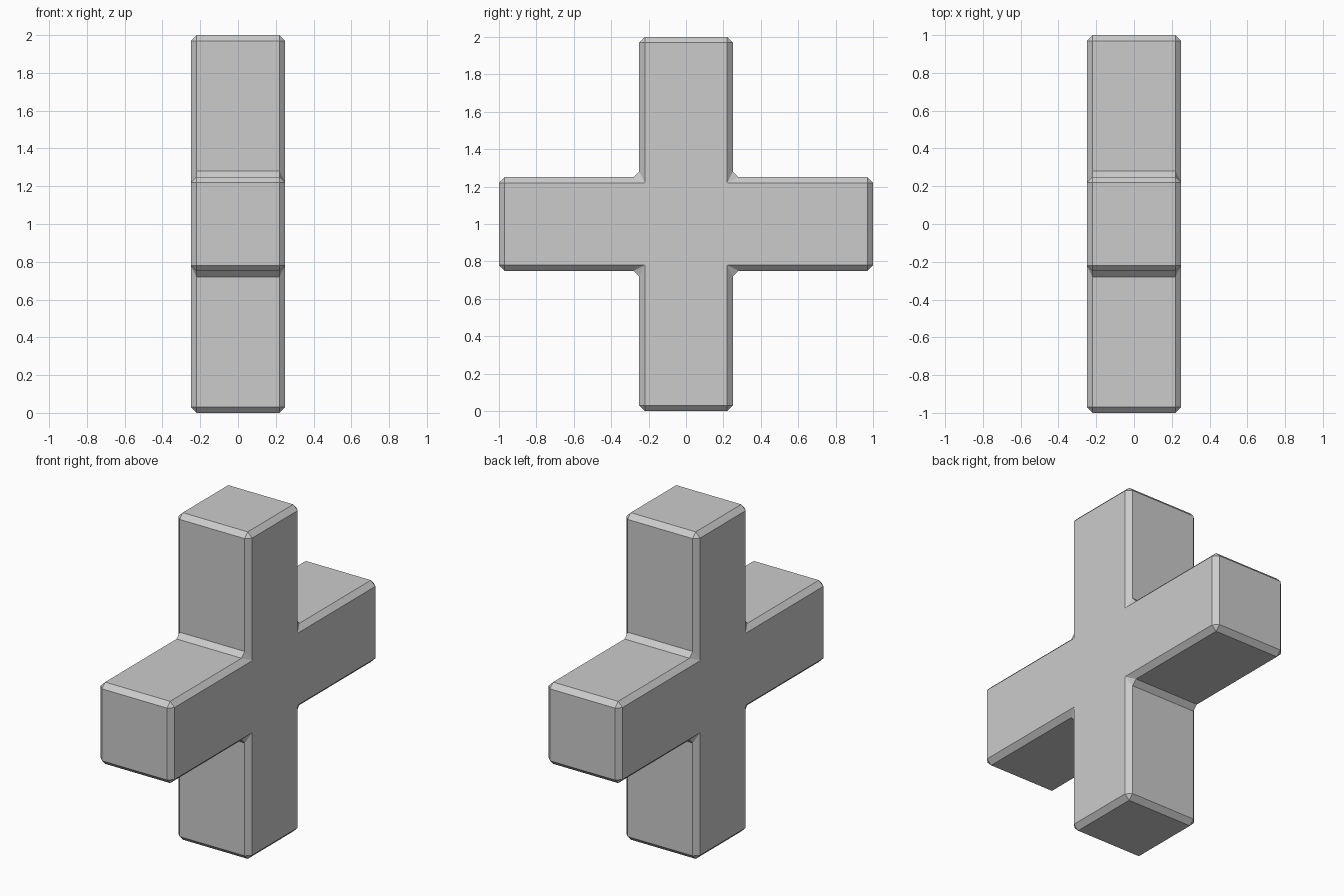
import bpy, bmesh
from mathutils import Vector

if "Cube" in bpy.data.objects:
    bpy.data.objects.remove(bpy.data.objects["Cube"])

ARM, HALF, BEVEL = 1.0, 0.25, 0.03

# Plus-shaped outline: one arm's three corners turned through four quarters
outline = []
y, z = 0, 0
corners = [(HALF, HALF), (ARM, -HALF), (ARM, HALF)]
corners = [(ARM, -HALF), (ARM, HALF), (HALF, HALF)]
for quarter in range(4):
    outline += corners
    corners = [(-b, a) for a, b in corners]

# Extrude the outline across x
bm = bmesh.new()
face = bm.faces.new([bm.verts.new((-HALF, a, b + ARM)) for a, b in outline])
result = bmesh.ops.extrude_face_region(bm, geom=[face])
moved = [v for v in result["geom"] if isinstance(v, bmesh.types.BMVert)]
bmesh.ops.translate(bm, verts=moved, vec=Vector((2 * HALF, 0, 0)))
bmesh.ops.recalc_face_normals(bm, faces=bm.faces)

mesh = bpy.data.meshes.new("cross_block")
bm.to_mesh(mesh)
bm.free()
cross = bpy.data.objects.new("cross_block", mesh)
bpy.context.collection.objects.link(cross)

# Single flat chamfer on every edge, inner corners included
bevel = cross.modifiers.new("chamfer", "BEVEL")
bevel.width = BEVEL
bevel.segments = 1
bevel.limit_method = "ANGLE"
